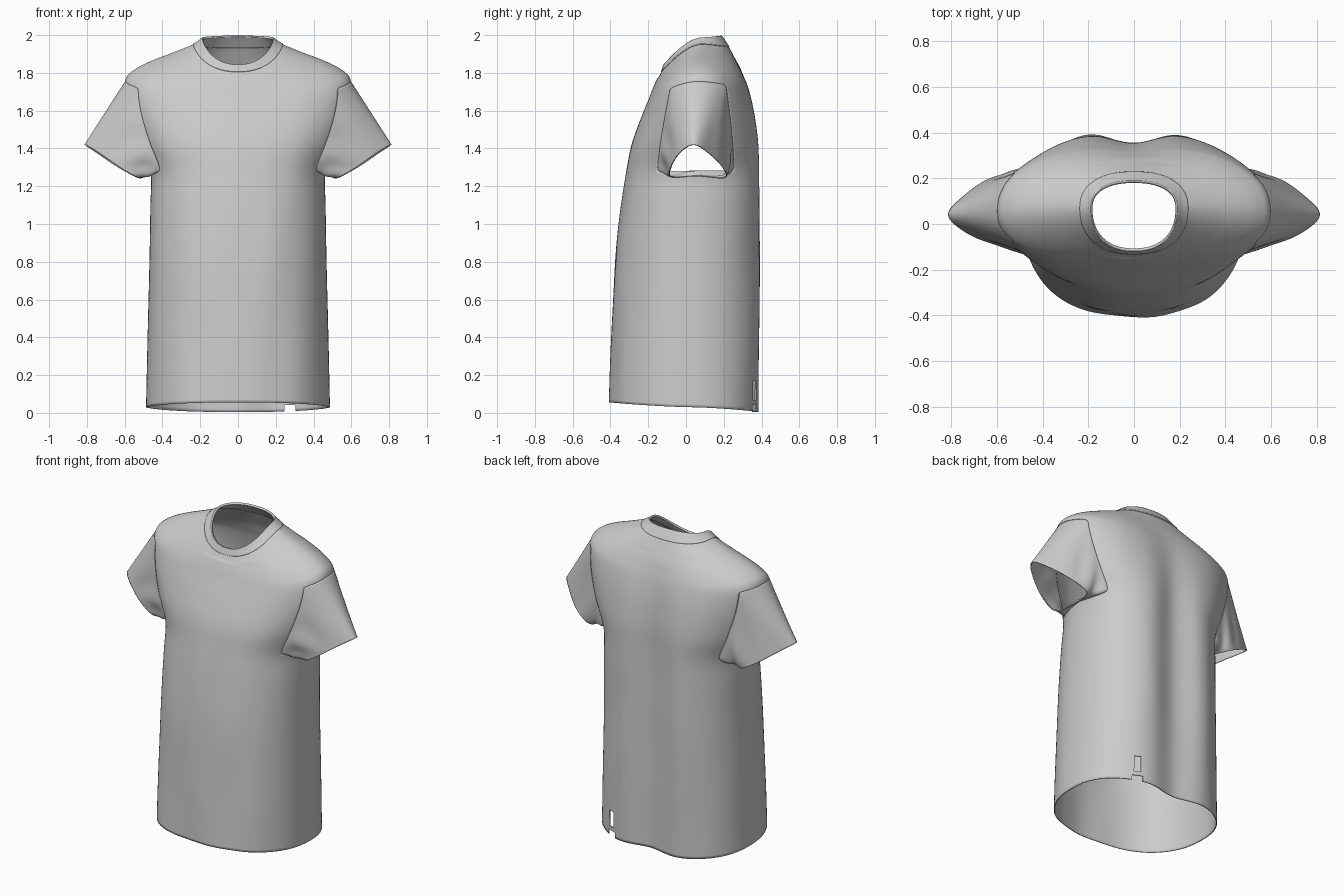
import bpy, bmesh, math
from mathutils import Vector, noise

if "Cube" in bpy.data.objects:
    bpy.data.objects.remove(bpy.data.objects["Cube"])

N = 48          # columns around the body
K = 4           # rings per profile row
ARM = 4         # half width of the armhole in columns
LOW, HIGH = 4 * K, 7 * K   # armhole ring range

# body profile: side x, side y, side z, front y, front z, back y, back z, back groove
ROWS = [
    (.485, .03, .030, -.405, .056, .410, .004, .065),
    (.477, .03, .40, -.393, .40, .415, .40, .07),
    (.467, .03, .80, -.374, .80, .418, .80, .075),
    (.462, .04, 1.10, -.343, 1.10, .418, 1.10, .075),
    (.462, .05, 1.28, -.318, 1.27, .415, 1.28, .07),
    (.525, .05, 1.43, -.288, 1.42, .405, 1.43, .06),
    (.580, .05, 1.60, -.235, 1.56, .378, 1.59, .045),
    (.597, .055, 1.755, -.190, 1.665, .345, 1.71, .03),
    (.550, .06, 1.815, -.172, 1.71, .320, 1.77, .02),
    (.460, .065, 1.862, -.157, 1.745, .295, 1.82, .01),
    (.360, .07, 1.900, -.143, 1.775, .265, 1.87, .005),
    (.235, .07, 1.950, -.128, 1.803, .225, 1.935, 0),
    (.186, .07, 1.982, -.113, 1.842, .185, 1.994, 0),
]

# cuff outline: top, front, underside, back
CUFF = [(.812, .04, 1.42), (.735, -.035, 1.375), (.625, -.08, 1.30), (.53, -.075, 1.248),
        (.498, .06, 1.255), (.53, .205, 1.245), (.635, .195, 1.30), (.745, .12, 1.375)]


def spline(points, t, closed=False):
    """Catmull-Rom through tuples of any length."""
    n = len(points)
    i = math.floor(t) if closed else min(int(t), n - 2)
    u = t - i
    pick = (lambda k: points[k % n]) if closed else (lambda k: points[max(0, min(n - 1, k))])
    return [.5 * (2 * b + (c - a) * u + (2 * a - 5 * b + 4 * c - d) * u * u
                  + (3 * b - a - 3 * c + d) * u ** 3)
            for a, b, c, d in zip(pick(i - 1), pick(i), pick(i + 1), pick(i + 2))]


def ring(t):
    sx, sy, sz, fy, fz, by, bz, groove = spline(ROWS, t)
    pts = []
    for j in range(N):
        a = 2 * math.pi * j / N
        c, s = math.cos(a), math.sin(a)
        x = sx * math.copysign(abs(c) ** .87, c)
        r = abs(s) ** .87
        ey, ez = (fy, fz) if s < 0 else (by, bz)
        p = Vector((x, sy + (ey - sy) * r, sz + (ez - sz) * r ** 1.5))
        if s > 0:
            p.y -= groove * math.exp(-(x / .13) ** 2) * r
        if t < 10:   # soft drape of the cloth
            p.y += .008 * noise.noise(Vector((x * 6, s * 2, p.z * 2))) * r
        pts.append(p)
    return pts


def loft(name, rings, thickness, skip=lambda i, j: False):
    """Skin closed rings into a smooth, thin cloth object."""
    bm = bmesh.new()
    grid = [[bm.verts.new(p) for p in r] for r in rings]
    n = len(grid[0])
    for i in range(len(grid) - 1):
        for j in range(n):
            if not skip(i, j):
                k = (j + 1) % n
                bm.faces.new((grid[i][j], grid[i][k], grid[i + 1][k], grid[i + 1][j]))
    bmesh.ops.delete(bm, geom=[v for v in bm.verts if not v.link_faces], context='VERTS')
    bmesh.ops.recalc_face_normals(bm, faces=bm.faces)
    for f in bm.faces:
        f.smooth = True
    me = bpy.data.meshes.new(name)
    bm.to_mesh(me)
    bm.free()
    ob = bpy.data.objects.new(name, me)
    bpy.context.collection.objects.link(ob)
    sub = ob.modifiers.new("smooth", 'SUBSURF')
    sub.levels = sub.render_levels = 2
    sol = ob.modifiers.new("cloth", 'SOLIDIFY')
    sol.thickness, sol.offset = thickness, 0
    return ob


def in_armhole(i, j):
    near = min((j + ARM) % N, (j + ARM + N // 2) % N)
    return LOW <= i < HIGH and near < 2 * ARM


# body and collar
rings = [ring(i / K) for i in range((len(ROWS) - 1) * K + 1)]
body = loft("body", rings[:-K], .006, in_armhole)
loft("collar", rings[-K - 1:], .013)

# armhole edge, walked from the top over the front, underarm and back
front = ([(HIGH, -j) for j in range(ARM)] + [(i, -ARM) for i in range(HIGH, LOW, -1)]
         + [(LOW, -j) for j in range(ARM, 0, -1)])
back = ([(LOW, j) for j in range(ARM)] + [(i, ARM) for i in range(LOW, HIGH)]
        + [(HIGH, j) for j in range(ARM, 0, -1)])
armhole = [rings[i][j % N] for i, j in front + back]
M = len(armhole)
cuff = [Vector(spline(CUFF, 8 * i / M, True)) for i in range(M)]

# sleeves
STEPS = 10
sleeve = []
for k in range(STEPS + 1):
    s = k / STEPS
    loop = [a.lerp(c, s) for a, c in zip(armhole, cuff)]
    mid = sum(loop, Vector()) / M
    for i, p in enumerate(loop):
        t = i / M
        out = (p - mid).normalized()
        fold = math.sin(math.pi * s) * math.sin(math.pi * t) ** 2
        p += out * fold * .013 * math.sin(2 * math.pi * (7 * t + .6 * s))
    sleeve.append(loop)
for side, name in ((1, "sleeve_right"), (-1, "sleeve_left")):
    loft(name, [[Vector((p.x * side, p.y, p.z)) for p in r] for r in sleeve], .006)

# notch and slot at the back of the hem
for name, x0, x1, z0, z1 in (("hem_notch_cutter", .245, .305, -.06, .042),
                             ("hem_slot_cutter", .257, .295, .068, .17)):
    bpy.ops.mesh.primitive_cube_add(size=1, location=((x0 + x1) / 2, .38, (z0 + z1) / 2))
    cutter = bpy.context.object
    cutter.name = name
    cutter.scale = (x1 - x0, .3, z1 - z0)
    cutter.hide_render = True
    cutter.display_type = 'WIRE'
    cut = body.modifiers.new(name, 'BOOLEAN')
    cut.operation, cut.object, cut.solver = 'DIFFERENCE', cutter, 'EXACT'
